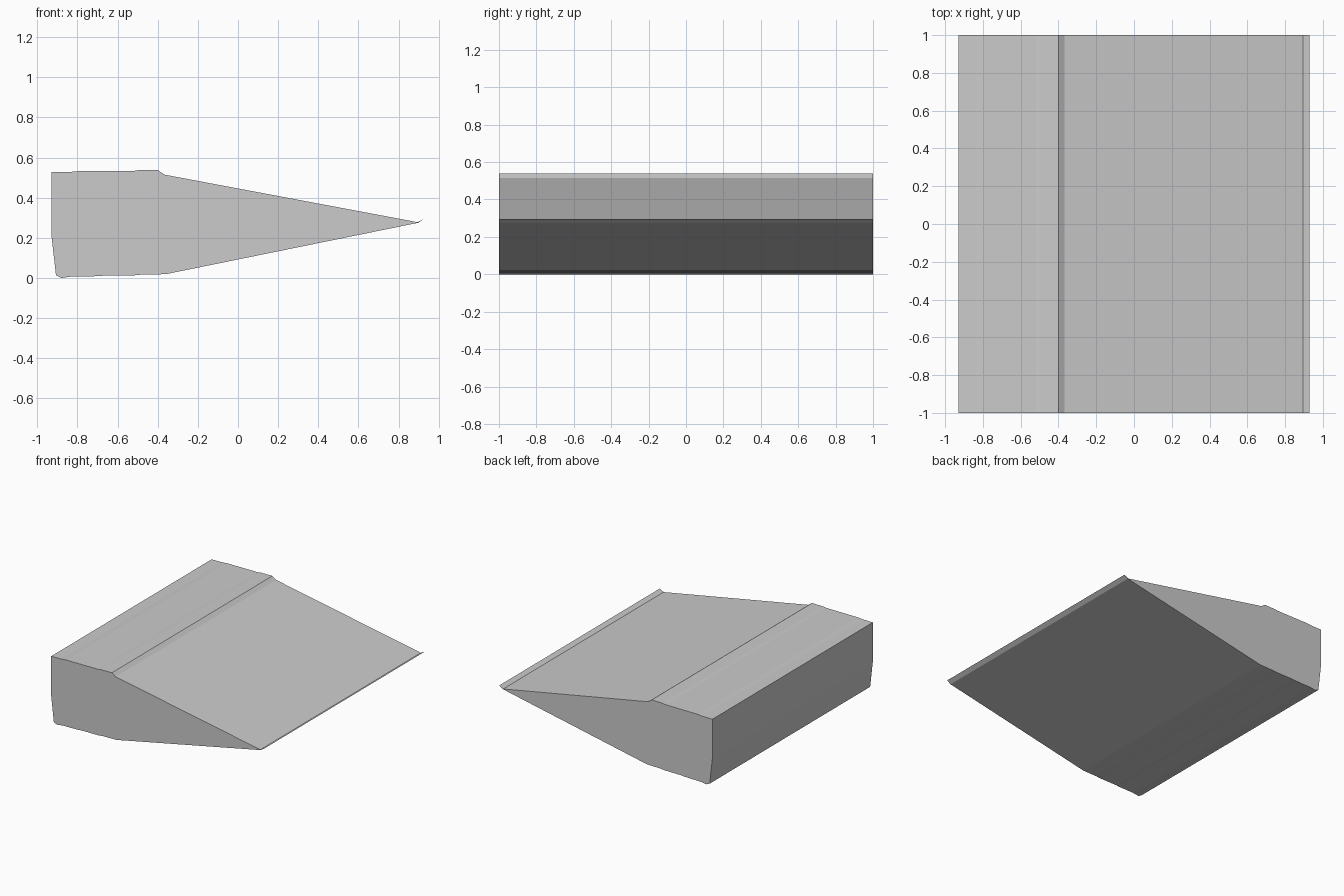
import bpy, bmesh

if "Cube" in bpy.data.objects:
    bpy.data.objects.remove(bpy.data.objects["Cube"])

# Side profile (x, z): blunt back, near-flat top, long taper to a thin upturned lip
profile = [
    (-0.93, 0.215), (-0.907, 0.013), (-0.88, 0.0),          # back and lower heel
    (-0.83, 0.007), (-0.69, 0.009), (-0.67, 0.012),
    (-0.52, 0.013), (-0.48, 0.017), (-0.36, 0.019),         # underside steps
    (0.898, 0.275), (0.93, 0.296), (0.895, 0.278),          # tip lip
    (-0.367, 0.515), (-0.40, 0.538),                        # slope and ridge
    (-0.50, 0.537), (-0.52, 0.533), (-0.80, 0.532),
    (-0.84, 0.528), (-0.93, 0.527),                         # top steps
]

# Sweep the profile across the full width
bm = bmesh.new()
cap = bm.faces.new([bm.verts.new((x, -1, z)) for x, z in profile])
swept = bmesh.ops.extrude_face_region(bm, geom=[cap], use_keep_orig=True)
verts = [g for g in swept["geom"] if isinstance(g, bmesh.types.BMVert)]
bmesh.ops.translate(bm, verts=verts, vec=(0, 2, 0))
bmesh.ops.recalc_face_normals(bm, faces=bm.faces)

mesh = bpy.data.meshes.new("wedge_body")
bm.to_mesh(mesh)
bm.free()
bpy.context.collection.objects.link(bpy.data.objects.new("wedge_body", mesh))
